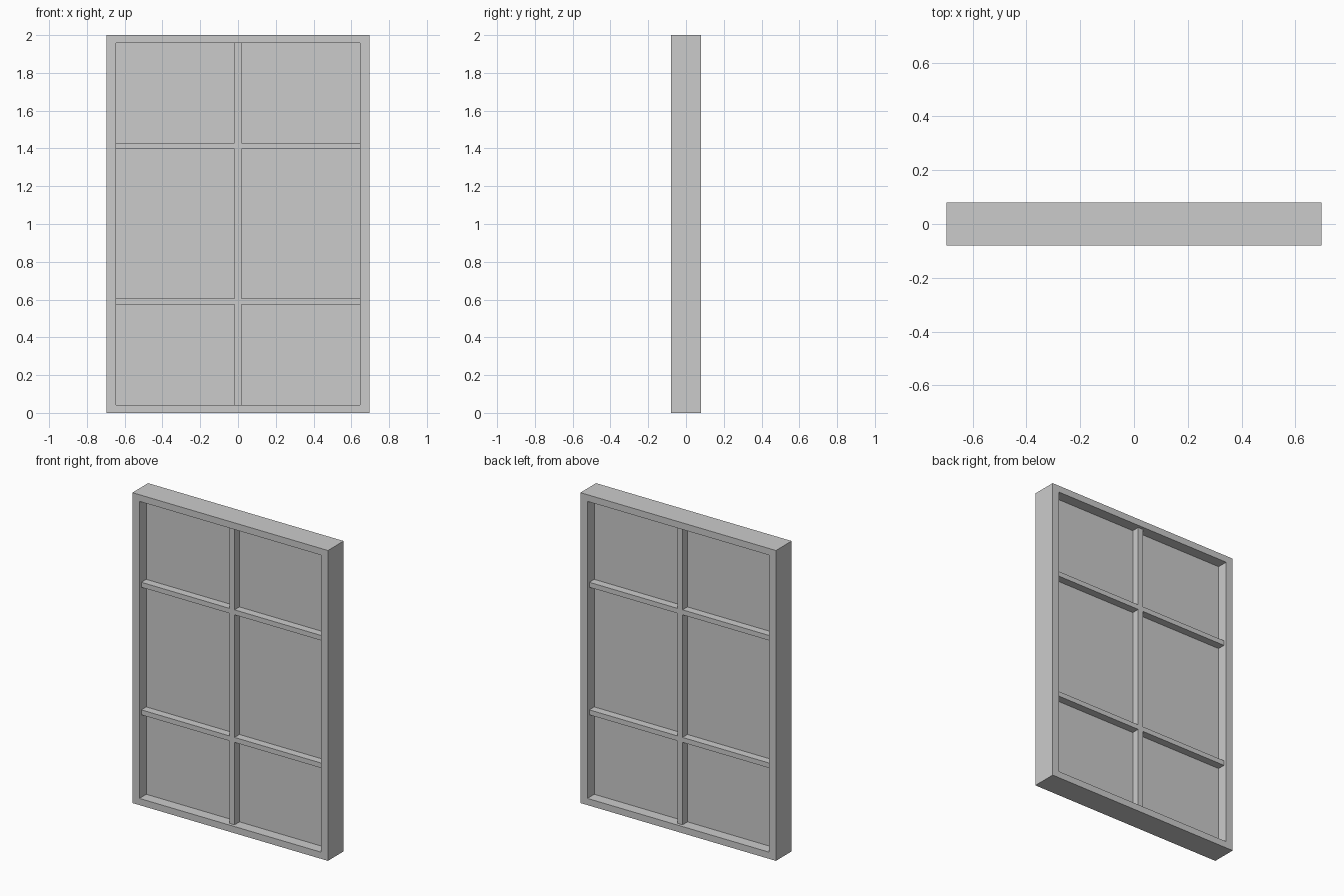
import bpy

if "Cube" in bpy.data.objects:
    bpy.data.objects.remove(bpy.data.objects["Cube"])

W, H, D = 1.394, 2.0, 0.16      # overall size
SIDE, RAIL = 0.05, 0.043        # outer frame face widths
BAR_D, PANE_D = 0.12, 0.02      # depths of glazing bars and panes


def prism(name, loops, depth, faces):
    """Extrude an x-z outline symmetrically about y = 0."""
    n = len(loops)
    verts = [(x, y, z) for y in (-depth / 2, depth / 2) for x, z in loops]
    mesh = bpy.data.meshes.new(name)
    mesh.from_pydata(verts, [], faces(n))
    obj = bpy.data.objects.new(name, mesh)
    bpy.context.collection.objects.link(obj)
    return obj


def rect(x0, x1, z0, z1):
    return [(x0, z0), (x1, z0), (x1, z1), (x0, z1)]


def ring_faces(n):
    faces = []
    for i in range(4):
        j = (i + 1) % 4
        faces += [(i, j, j + 4, i + 4),                      # front
                  (i + n, i + 4 + n, j + 4 + n, j + n),      # back
                  (i, i + n, j + n, j),                      # outside
                  (i + 4, j + 4, j + 4 + n, i + 4 + n)]      # inside
    return faces


def box_faces(n):
    sides = [(i, i + n, (i + 1) % n + n, (i + 1) % n) for i in range(n)]
    return [tuple(range(n)), tuple(range(2 * n - 1, n - 1, -1))] + sides


# Outer frame with one large opening
ix, z0, z1 = W / 2 - SIDE, RAIL, H - RAIL
prism("window_frame", rect(-W / 2, W / 2, 0, H) + rect(-ix, ix, z0, z1), D, ring_faces)

# Slightly recessed glazing bars: a cross-bar grid cut into clean, butted pieces
bx, bz = 0.0175, 0.016
levels = [0.59, 1.412]
for i, z in enumerate(levels):
    prism(f"horizontal_bar_{i + 1}", rect(-ix, ix, z - bz, z + bz), BAR_D, box_faces)

# Vertical bar segments and thin panes between the horizontal bars
bottoms = [z0] + [z + bz for z in levels]
tops = [z - bz for z in levels] + [z1]
for i, (lo, hi) in enumerate(zip(bottoms, tops)):
    prism(f"vertical_bar_{i + 1}", rect(-bx, bx, lo, hi), BAR_D, box_faces)
    prism(f"left_pane_{i + 1}", rect(-ix, -bx, lo, hi), PANE_D, box_faces)
    prism(f"right_pane_{i + 1}", rect(bx, ix, lo, hi), PANE_D, box_faces)
